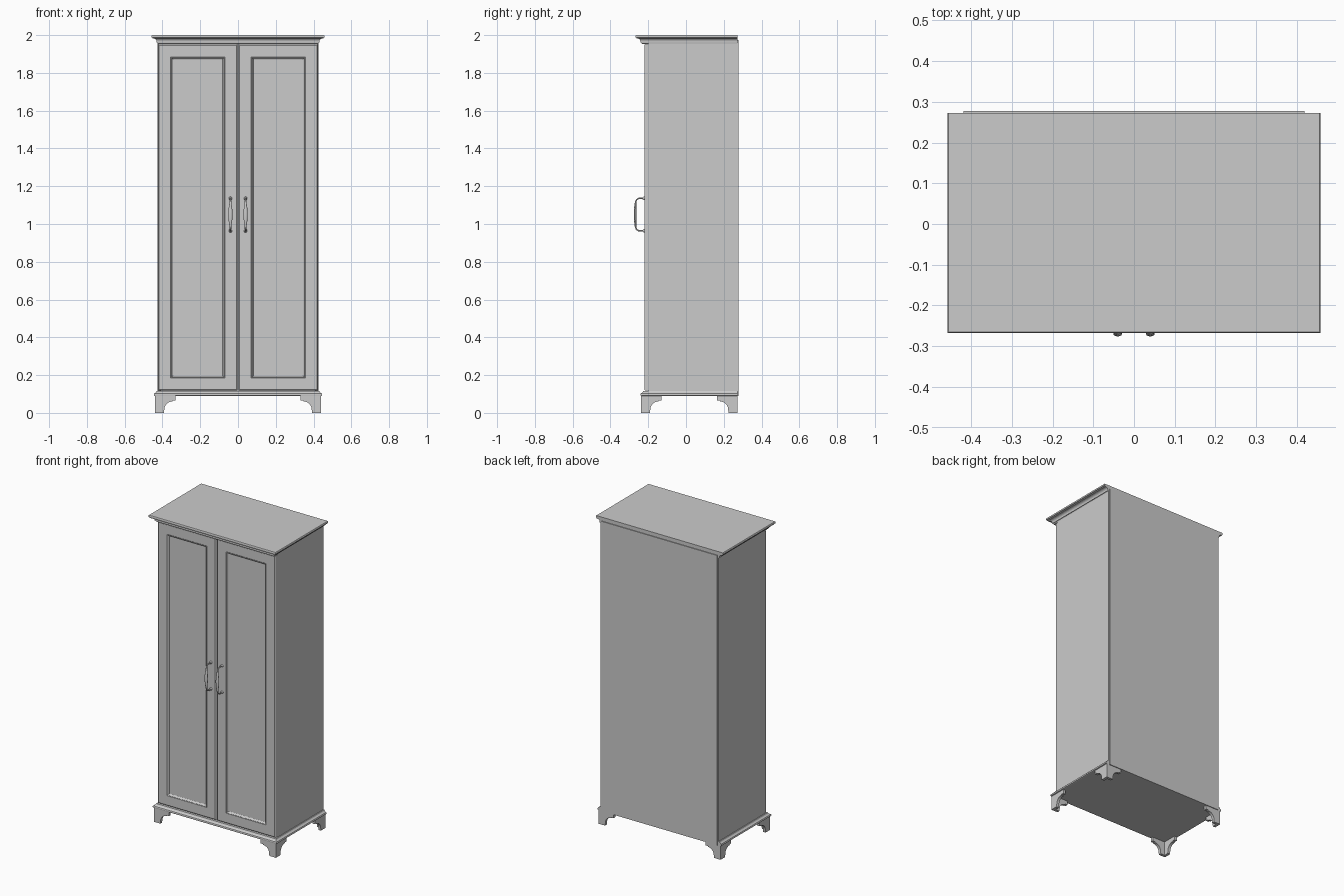
import bpy, bmesh, math
from mathutils import Vector

if "Cube" in bpy.data.objects:
    bpy.data.objects.remove(bpy.data.objects["Cube"])


def finish(name, bm, smooth=False):
    bmesh.ops.recalc_face_normals(bm, faces=bm.faces)
    me = bpy.data.meshes.new(name)
    bm.to_mesh(me)
    bm.free()
    ob = bpy.data.objects.new(name, me)
    bpy.context.collection.objects.link(ob)
    if smooth:
        bpy.ops.object.select_all(action='DESELECT')
        ob.select_set(True)
        bpy.context.view_layer.objects.active = ob
        bpy.ops.object.shade_smooth_by_angle(angle=math.radians(35))
    return ob


def loft(name, rings, smooth=False):
    """Skin a stack of equal-length rings and cap both ends."""
    bm = bmesh.new()
    vs = [[bm.verts.new(p) for p in r] for r in rings]
    n = len(vs[0])
    for a, b in zip(vs, vs[1:]):
        for i in range(n):
            j = (i + 1) % n
            bm.faces.new((a[i], a[j], b[j], b[i]))
    bm.faces.new(vs[0])
    bm.faces.new(vs[-1])
    return finish(name, bm, smooth)


def box(name, x0, x1, y0, y1, z0, z1):
    return loft(name, [[(x0, y0, z), (x1, y0, z), (x1, y1, z), (x0, y1, z)] for z in (z0, z1)])


def moulding(name, profile, hx, front, back):
    """Moulded slab: profile of (overhang, z) on front and sides, flush at the back."""
    return loft(name, [[(-hx - o, front - o, z), (hx + o, front - o, z),
                        (hx + o, back, z), (-hx - o, back, z)] for o, z in profile])


BACK = 0.272

# Carcass
for side, s in (("left", -1), ("right", 1)):
    a, b = sorted((s * 0.425, s * 0.407))
    box(side + "_side_panel", a, b, -0.199, BACK, 0.11, 1.968)
box("back_panel", -0.418, 0.418, 0.266, 0.277, 0.09, 1.975)

# Crown with cove and stepped fillets
cove = [(0.004 + 0.017 * (1 - math.cos(t * math.pi / 10)),
         1.967 + 0.015 * math.sin(t * math.pi / 10)) for t in range(6)]
moulding("crown", [(-0.01, 1.953), (-0.002, 1.955), (0, 1.962), (0.004, 1.962)] + cove +
         [(0.025, 1.982), (0.025, 1.986), (0.03, 1.988), (0.031, 1.993), (0.03, 1.998), (0.028, 2.0)],
         0.427, -0.237, BACK)

# Base moulding
moulding("base_moulding", [(0.0, 0.09), (0.006, 0.092), (0.007, 0.098), (0.005, 0.103),
                           (0.001, 0.105), (-0.004, 0.109), (-0.008, 0.116)],
         0.439, -0.234, BACK)

# Doors: nested rectangles of (inset, y) form the rounded edge and recessed panel
DOOR = [(0, -0.198), (0, -0.213), (0.002, -0.218), (0.006, -0.221), (0.067, -0.221),
        (0.069, -0.219), (0.071, -0.221), (0.074, -0.218), (0.078, -0.212), (0.080, -0.211)]
for side, s in (("left", -1), ("right", 1)):
    rings = []
    for o, y in DOOR:
        x0, x1, z0, z1 = s * (0.003 + o), s * (0.424 - o), 0.118 + o, 1.952 - o
        rings.append([(x0, y, z0), (x1, y, z0), (x1, y, z1), (x0, y, z1)])
    loft(side + "_door", rings)

# Bracket feet: two cut-out boards meeting at each corner
T = 0.018
arc = [(0.109 - 0.018 - 0.042 * math.cos(t * math.pi / 16),
        0.018 + 0.042 * math.sin(t * math.pi / 16)) for t in range(9)]


def foot_profile(start):
    return [(start, 0.0), (0.047, 0.0)] + arc + [(0.092, 0.065), (0.109, 0.065), (0.109, 0.091), (start, 0.091)]


for side, s in (("left", -1), ("right", 1)):
    for end, cy, d in (("front", -0.238, 1), ("back", BACK, -1)):
        cx = s * 0.439
        loft(f"{end}_{side}_foot_face",
             [[(cx - s * u, cy + d * t, z) for u, z in foot_profile(0)] for t in (0, T)])
        loft(f"{end}_{side}_foot_side",
             [[(cx - s * t, cy + d * u, z) for u, z in foot_profile(T)] for t in (0, T)])

# Bow handles: path of (y, z offset, half width, half thickness), mirrored about the middle
HALF = [(-0.218, 0.086, 0.004, 0.004), (-0.238, 0.087, 0.004, 0.004), (-0.252, 0.085, 0.004, 0.004),
        (-0.262, 0.078, 0.004, 0.004), (-0.266, 0.068, 0.005, 0.004), (-0.268, 0.054, 0.006, 0.005),
        (-0.2685, 0.036, 0.009, 0.006), (-0.269, 0.018, 0.0105, 0.0068)]
PATH = HALF + [(-0.269, 0, 0.011, 0.007)] + [(y, -z, w, t) for y, z, w, t in reversed(HALF)]
for side, s in (("left", -1), ("right", 1)):
    x, zc = s * 0.04, 1.05
    pts = [Vector((x, y, zc + z)) for y, z, _, _ in PATH]
    rings = []
    for i, p in enumerate(pts):
        tan = (pts[min(i + 1, len(pts) - 1)] - pts[max(i - 1, 0)]).normalized()
        nrm = tan.cross(Vector((1, 0, 0)))
        w, t = PATH[i][2:]
        rings.append([p + Vector((w * math.cos(a), 0, 0)) + nrm * (t * math.sin(a))
                      for a in (k * math.tau / 12 for k in range(12))])
    loft(side + "_handle_bow", rings, True)
    # Turned rosettes where the bow meets the door
    for end, e in (("upper", 1), ("lower", -1)):
        loft(f"{side}_handle_{end}_rosette",
             [[(x + r * math.cos(a), y, zc + e * 0.086 + r * math.sin(a))
               for a in (k * math.tau / 16 for k in range(16))]
              for r, y in ((0.009, -0.219), (0.009, -0.223), (0.0075, -0.226), (0.005, -0.229))], True)
